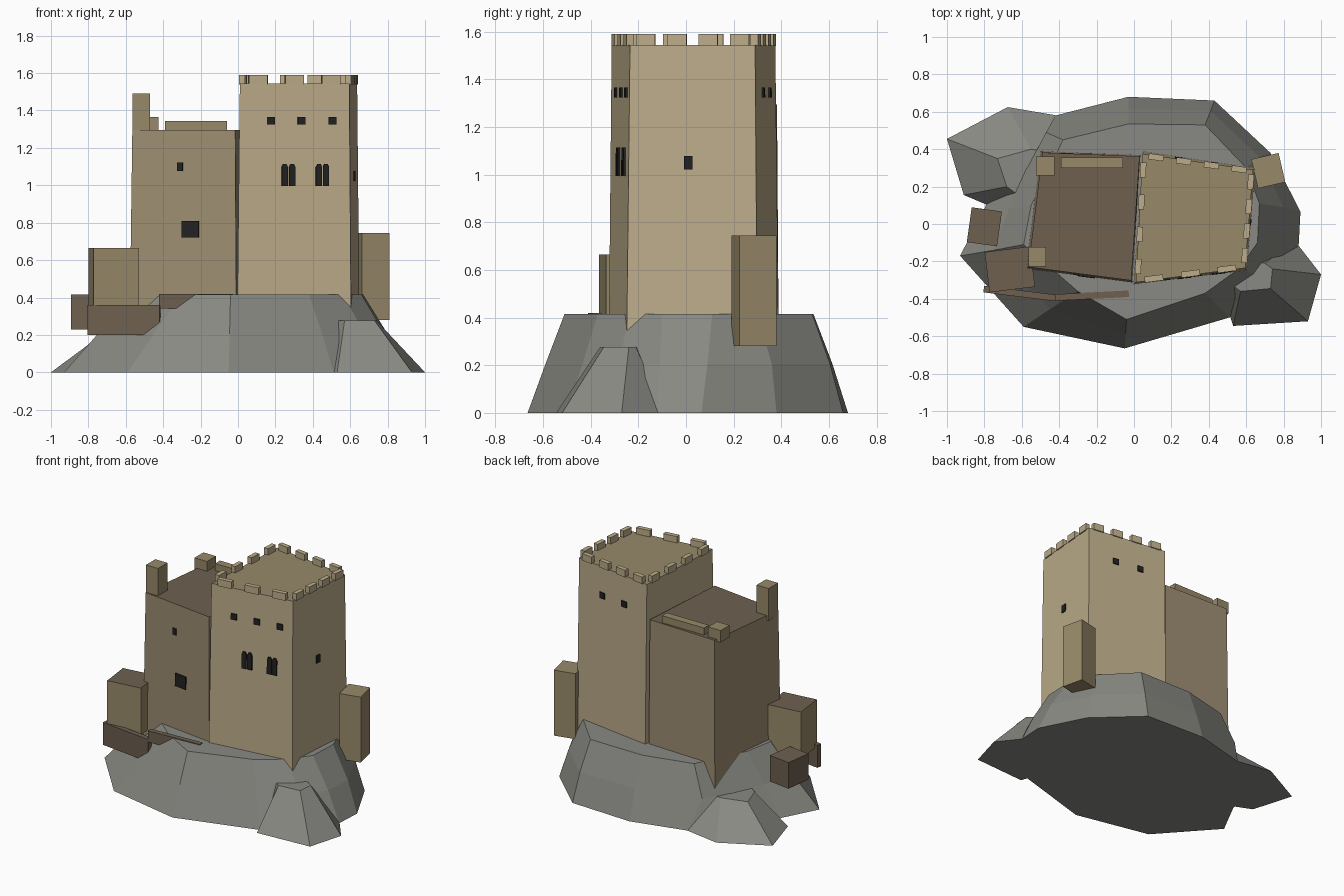
import bpy, bmesh, math
from mathutils import Vector

if "Cube" in bpy.data.objects:
    bpy.data.objects.remove(bpy.data.objects["Cube"])


def material(name, r, g, b):
    lin = [((c / 255 + 0.055) / 1.055) ** 2.4 for c in (r, g, b)]
    m = bpy.data.materials.new(name)
    m.diffuse_color = (*lin, 1)
    m.use_nodes = True
    m.node_tree.nodes["Principled BSDF"].inputs["Base Color"].default_value = m.diffuse_color
    return m


PALE = material("pale stone", 188, 172, 138)
WORN = material("weathered stone", 156, 141, 114)
TRIM = material("tan stone", 151, 137, 105)
BROWN = material("dark brown stone", 109, 96, 79)
ROCK = material("grey rock", 137, 137, 131)
DARK = material("window black", 33, 33, 33)


def loft(bm, rings):
    """Skin a stack of equal-sized rings and cap both ends."""
    vs = [[bm.verts.new(p) for p in ring] for ring in rings]
    n = len(vs[0])
    faces = [bm.faces.new(vs[0][::-1]), bm.faces.new(vs[-1])]
    for a, b in zip(vs, vs[1:]):
        for i in range(n):
            j = (i + 1) % n
            faces.append(bm.faces.new((a[i], a[j], b[j], b[i])))
    bmesh.ops.recalc_face_normals(bm, faces=faces)


def finish(name, bm, mat, roof=None):
    me = bpy.data.meshes.new(name)
    bm.to_mesh(me)
    bm.free()
    me.materials.append(mat)
    if roof:  # upward faces take the roof colour
        me.materials.append(roof)
        for p in me.polygons:
            p.material_index = int(p.normal.z > 0.9)
    ob = bpy.data.objects.new(name, me)
    bpy.context.collection.objects.link(ob)
    return ob


def level(points, z):
    return [(x, y, z) for x, y in points]


def solid(name, layers, mat, roof=None):
    bm = bmesh.new()
    loft(bm, [level(p, z) for p, z in layers])
    return finish(name, bm, mat, roof)


def rect(cx, cy, w, d, angle=0):
    c, s = math.cos(angle), math.sin(angle)
    return [(cx + x * c - y * s, cy + x * s + y * c) for x, y in
            ((-w / 2, -d / 2), (w / 2, -d / 2), (w / 2, d / 2), (-w / 2, d / 2))]


def box(name, cx, cy, w, d, z0, z1, deg, mat, roof=None):
    p = rect(cx, cy, w, d, math.radians(deg))
    return solid(name, [(p, z0), (p, z1)], mat, roof)


# Rock mound: base, shoulder and plateau outlines
base = [(-.05, -.665), (.51, -.50), (.80, -.32), (.88, -.12), (.89, .065), (.73, .38),
        (.43, .66), (-.03, .68), (-.42, .58), (-.70, .35), (-.80, .08), (-.93, -.17), (-.59, -.55)]
shoulder = [(-.045, -.59), (.45, -.435), (.68, -.28), (.785, -.11), (.80, .09), (.67, .36),
            (.41, .605), (-.03, .615), (-.47, .49), (-.57, .30), (-.67, .08), (-.75, -.14), (-.45, -.455)]
plateau = [(-.04, -.51), (.38, -.37), (.56, -.24), (.66, -.10), (.67, .11), (.60, .30),
           (.38, .53), (-.03, .535), (-.38, .45), (-.46, .28), (-.55, .10), (-.59, -.11), (-.30, -.36)]
solid("rock_mound", [(base, 0), (shoulder, .205), (plateau, .415)], ROCK)

# Two lower crags at the sides
solid("right_crag", [([(.50, -.45), (.53, -.545), (.93, -.52), (1, -.27), (.86, -.09), (.60, -.15)], 0),
                     ([(.53, -.33), (.57, -.36), (.73, -.345), (.74, -.24), (.70, -.21), (.55, -.2)], .277)], ROCK)
solid("left_crag", [([(-.78, .10), (-.91, .155), (-1, .455), (-.675, .625), (-.41, .58), (-.40, .20)], 0),
                    ([(-.60, .14), (-.68, .20), (-.73, .35), (-.55, .40), (-.45, .38), (-.42, .20)], .2)], ROCK)

# Main buildings: corners run front left, front right, back right, back left
TOWER = ([(-.005, -.325), (.605, -.25), (.65, .30), (.05, .39)], .2,
         [(.01, -.312), (.595, -.235), (.637, .29), (.045, .375)], 1.545)
HALL = ([(-.58, -.24), (-.008, -.315), (.035, .37), (-.50, .39)], .19,
        [(-.565, -.23), (-.015, -.302), (.03, .362), (-.49, .382)], 1.295)
for name, (b, z0, t, z1), mat, roof in (("main_tower", TOWER, PALE, TRIM), ("side_hall", HALL, WORN, BROWN)):
    solid(name, [(b, z0), (t, z1)], mat, roof)

# Merlons: three on the front edge, four on the others
bm = bmesh.new()
for side, count in enumerate((3, 4, 4, 4)):
    a, b = Vector(TOWER[2][side]), Vector(TOWER[2][(side + 1) % 4])
    d = b - a
    inward = Vector((-d.y, d.x)).normalized() * .008
    for k in range(count):
        c = a + d * (k + .5) / count + inward
        p = rect(c.x, c.y, .1 if side == 0 else .08, .032, math.atan2(d.y, d.x))
        loft(bm, [level(p, 1.54), level(p, 1.59)])
finish("merlons", bm, PALE)


def window(name, block, side, along, z, w, h, arched=False):
    """Thin dark plate lying on one wall; along is x (front, back) or y (sides)."""
    b, z0, t, z1 = block
    j, axis = (side + 1) % 4, side % 2

    def wall(s, zz):
        f = (zz - z0) / (z1 - z0)
        p = Vector(b[side]).lerp(Vector(t[side]), f)
        q = Vector(b[j]).lerp(Vector(t[j]), f)
        v = p.lerp(q, (s - p[axis]) / (q[axis] - p[axis]))
        return Vector((v.x, v.y, zz))

    shape = [(-w / 2, -h / 2), (w / 2, -h / 2), (w / 2, h / 2), (-w / 2, h / 2)]
    if arched:
        shape[2:] = [(w / 2, h * .36), (w / 4, h / 2), (-w / 4, h / 2), (-w / 2, h * .36)]
    pts = [wall(along + x, z + y) for x, y in shape]
    e = Vector(b[j]) - Vector(b[side])
    out = Vector((e.y, -e.x, 0)).normalized()
    bm = bmesh.new()
    loft(bm, [[p - out * .001 for p in pts], [p + out * .008 for p in pts]])
    finish(name, bm, DARK)


# Windows
for x in (.175, .34, .505):
    window("front_upper_window", TOWER, 0, x, 1.345, .042, .042)
for x in (.25, .29, .432, .47):
    window("arched_window", TOWER, 0, x, 1.055, .033, .12, True)
for x in (.24, .43):
    window("back_upper_window", TOWER, 2, x, 1.345, .042, .042)
window("right_window", TOWER, 1, .01, 1.05, .036, .055)
window("hall_small_window", HALL, 0, -.31, 1.1, .03, .045)
window("hall_large_window", HALL, 0, -.255, .765, .092, .09)

# Ruined pieces on the hall roof
box("tall_roof_block", -.517, -.175, .095, .105, 1.26, 1.49, 0, TRIM)
box("low_roof_block", -.475, .31, .098, .1, 1.28, 1.365, 0, TRIM)
box("roof_parapet", -.225, .327, .33, .055, 1.28, 1.345, 0, TRIM)

# Outbuildings and low walls
box("right_turret", .718, .285, .15, .16, .28, .745, 13, TRIM)
box("left_annex", -.664, -.243, .245, .217, .33, .665, 7, TRIM, BROWN)
box("left_hut", -.80, -.015, .163, .188, .23, .415, -8, BROWN)
box("outer_wall", -.61, -.372, .39, .035, .2, .36, -7, BROWN)
box("terrace_wall", -.225, -.383, .395, .035, .34, .42, 3, BROWN)
